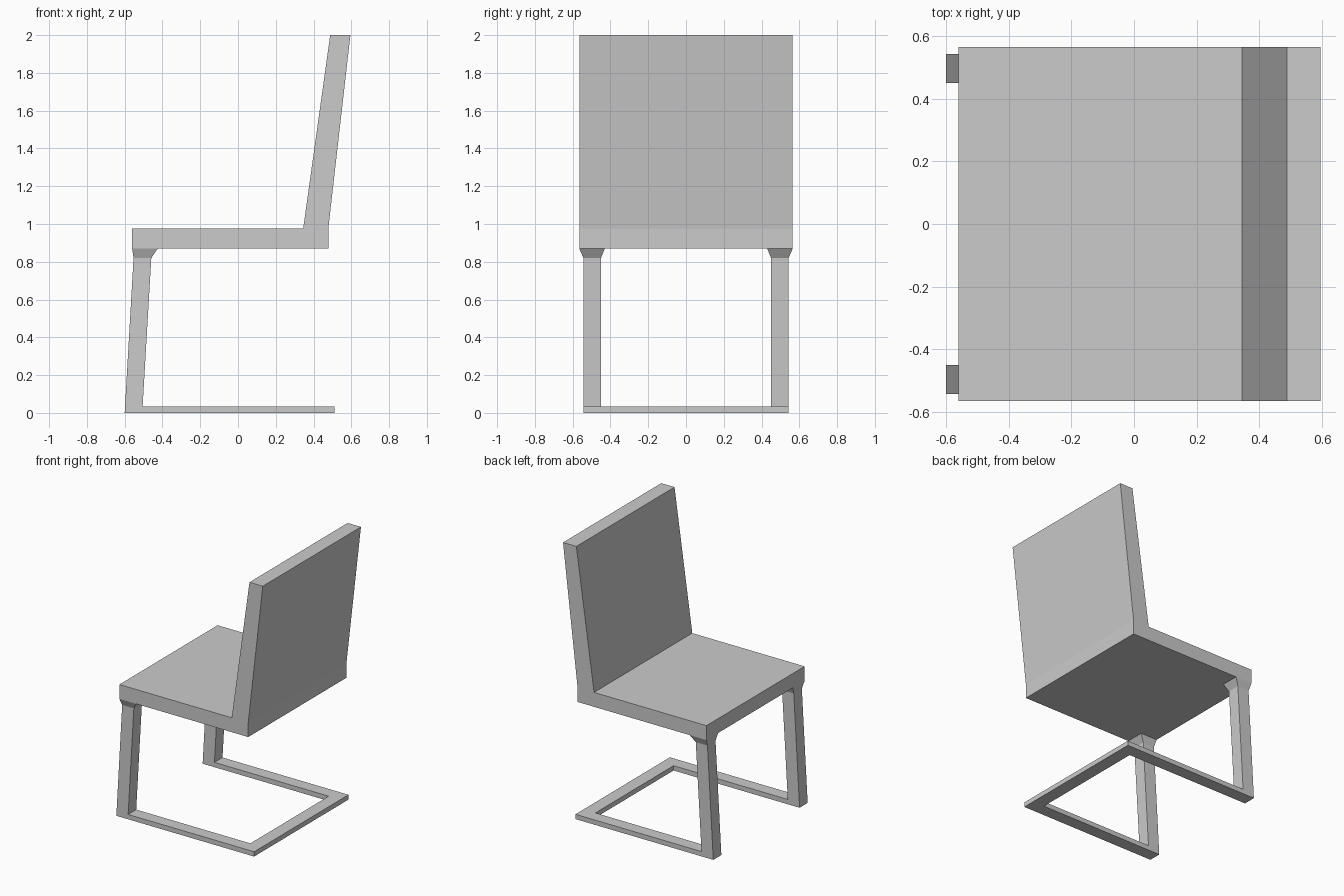
import bpy
import bmesh

if "Cube" in bpy.data.objects:
    bpy.data.objects.remove(bpy.data.objects["Cube"])


def make_object(name, bm):
    bmesh.ops.recalc_face_normals(bm, faces=bm.faces)
    mesh = bpy.data.meshes.new(name)
    bm.to_mesh(mesh)
    bm.free()
    obj = bpy.data.objects.new(name, mesh)
    bpy.context.collection.objects.link(obj)
    return obj


def extrude_profile(name, points, half_width):
    """Extrude an xz profile across y."""
    bm = bmesh.new()
    face = bm.faces.new([bm.verts.new((x, -half_width, z)) for x, z in points])
    new = bmesh.ops.extrude_face_region(bm, geom=[face])["geom"]
    verts = [g for g in new if isinstance(g, bmesh.types.BMVert)]
    bmesh.ops.translate(bm, verts=verts, vec=(0, 2 * half_width, 0))
    return make_object(name, bm)


def loft(name, rings):
    """Bridge successive four-point rings into an open tube."""
    bm = bmesh.new()
    loops = [[bm.verts.new(p) for p in ring] for ring in rings]
    for a, b in zip(loops, loops[1:]):
        for i in range(4):
            j = (i + 1) % 4
            bm.faces.new((a[i], a[j], b[j], b[i]))
    return make_object(name, bm)


def floor_ring(y_out, y_in, x_out=0.51, x_in=0.415, h=0.035):
    return [(x_out, y_out, 0), (x_out, y_out, h), (x_in, y_in, h), (x_in, y_in, 0)]


def leg_ring(x0, z0, x1, z1, y_out, y_in):
    return [(x0, y_out, z0), (x1, y_out, z1), (x1, y_in, z1), (x0, y_in, z0)]


# Seat and leaning backrest in one slab
extrude_profile("seat_and_back", [
    (-0.56, 0.87), (0.478, 0.87), (0.478, 0.975), (0.595, 2.0),
    (0.488, 2.0), (0.345, 0.975), (-0.56, 0.975)], 0.565)

# Sled base: rear floor bar, side runner, front leg, flared foot under the seat
base = loft("sled_base", [
    floor_ring(0, 0),
    floor_ring(0.543, 0.45),
    leg_ring(-0.6, 0, -0.505, 0.035, 0.543, 0.45),
    leg_ring(-0.553, 0.82, -0.459, 0.82, 0.543, 0.45),
    leg_ring(-0.56, 0.87, -0.425, 0.87, 0.565, 0.43)])
mirror = base.modifiers.new("mirror", "MIRROR")
mirror.use_axis = (False, True, False)
